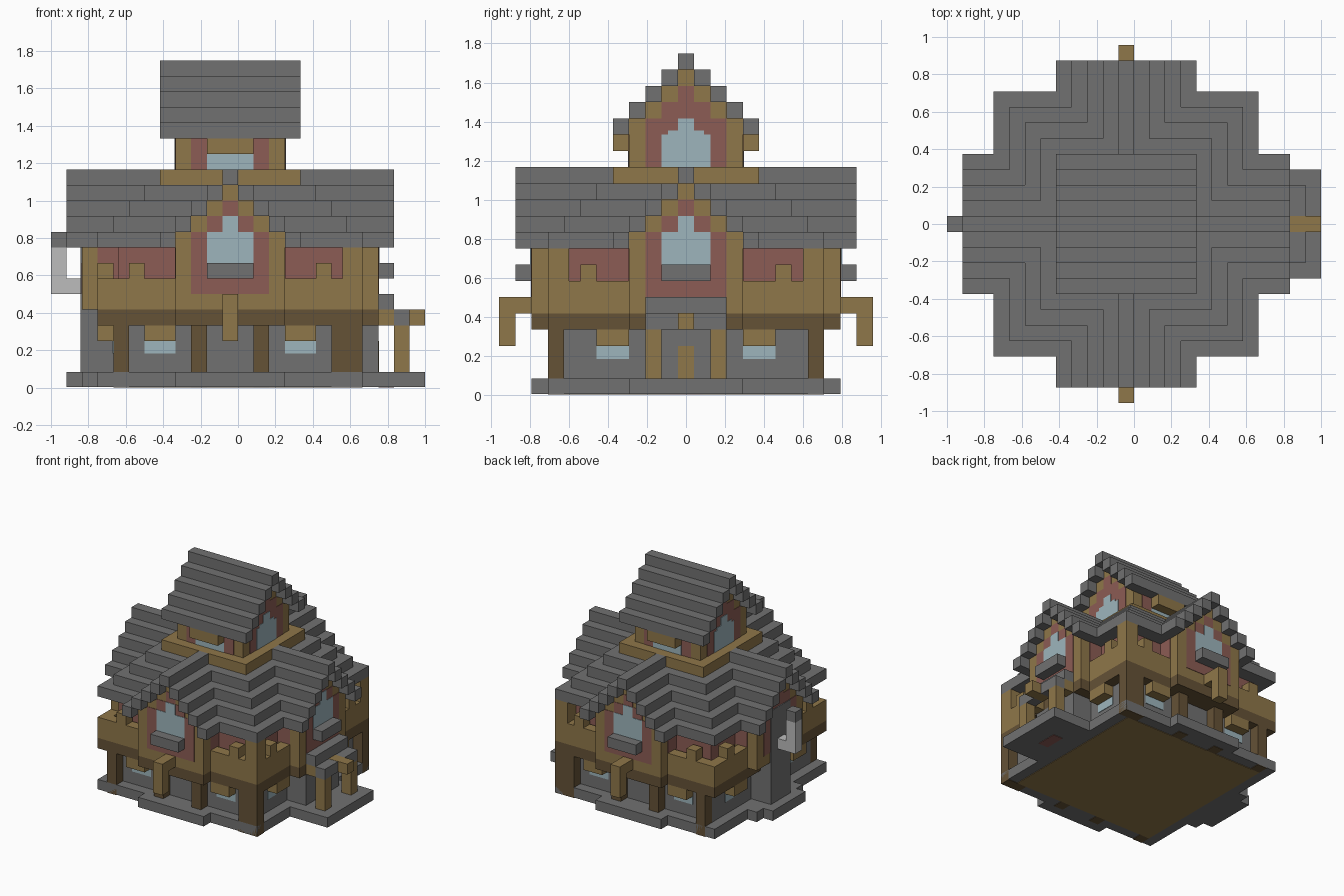
import bpy
import bmesh

if "Cube" in bpy.data.objects:
    bpy.data.objects.remove(bpy.data.objects["Cube"])

UNIT = 1 / 12          # one block
SHIFT = -UNIT / 2      # the house axis sits half a block off centre


def material(name, r, g, b):
    m = bpy.data.materials.new(name)
    m.use_nodes = True
    m.diffuse_color = (r, g, b, 1)
    m.node_tree.nodes["Principled BSDF"].inputs["Base Color"].default_value = (r, g, b, 1)
    return m


STONE = material("grey stone", .165, .165, .165)
WOOD = material("light wood", .275, .184, .067)
DARK = material("dark wood", .130, .084, .037)
RED = material("red brick", .262, .107, .089)
GLASS = material("pale blue glass", .337, .462, .503)
PALE = material("pale metal", .503, .503, .503)


def part(name, mat, boxes):
    """One object from boxes (x0, x1, y0, y1, z0, z1) in block units."""
    bm = bmesh.new()
    for x0, x1, y0, y1, z0, z1 in boxes:
        vs = bmesh.ops.create_cube(bm, size=1)["verts"]
        for v in vs:
            v.co.x = (x1 if v.co.x > 0 else x0) * UNIT + SHIFT
            v.co.y = (y1 if v.co.y > 0 else y0) * UNIT
            v.co.z = (z1 if v.co.z > 0 else z0) * UNIT
    mesh = bpy.data.meshes.new(name)
    bm.to_mesh(mesh)
    bm.free()
    mesh.materials.append(mat)
    ob = bpy.data.objects.new(name, mesh)
    bpy.context.scene.collection.objects.link(ob)
    return ob


def turn(box, k):
    """Quarter turns: 0 front, 1 right (+x), 2 back, 3 left (-x)."""
    for _ in range(k):
        x0, x1, y0, y1, z0, z1 = box
        box = (-y1, -y0, x0, x1, z0, z1)
    return box


def sides(boxes, ks=(0, 1, 2, 3)):
    return [turn(b, k) for b in boxes for k in ks]


def block(half, near, far, z0, z1):
    """Box centred on the front side, between two distances from the axis."""
    return (-half, half, -far, -near, z0, z1)


def square(half, z0, z1):
    return (-half, half, -half, half, z0, z1)


def pair(a0, a1, near, far, z0, z1):
    return [(a0, a1, -far, -near, z0, z1), (-a1, -a0, -far, -near, z0, z1)]


# Base slab, with porch floor and stack footing
part("base_slab", STONE, [square(8.5, .05, 1), (8, 12.5, -3.5, 3.5, .05, 1),
                          (-10.5, -8, -2.5, 2.5, .05, 1)]
     + sides([block(3.5, 8, 9.5, .05, 1)]))
part("floor_underside", WOOD, [square(7.5, 0, .06)])
part("door_mat_underside", RED, [(9.5, 10.5, -1, 1, 0, .06)])

# Ground floor
part("ground_wall", STONE, [square(7.5, 1, 4.2), (7, 9.5, -2.5, 2.5, 1, 4)])
lower = pair(3.5, 5.5, 7.5, 7.55, 2.2, 3)
part("ground_windows", GLASS, sides(lower))
part("window_awnings", WOOD, sides(pair(3.5, 5.5, 7.5, 8.5, 3, 4)))
posts = pair(6.5, 7.5, 7.5, 8.5, 0, 4) + pair(1.5, 2.5, 7.5, 8.5, 0, 4)
corner = (7.5, 8.5, -8.5, -7.5)
part("ground_posts", DARK, sides(posts, (0, 2))
     + [corner + (0, 4), turn(corner + (0, 4), 1)])
part("floor_beam", DARK, [square(8.5, 4, 5)]
     + sides([block(3.5, 8, 9.5, 4, 5)], (0, 1, 2)))

# Porch on the right side
part("door", WOOD, [(9.5, 9.55, -.5, .5, 1, 3)])
part("porch_posts", WOOD, sides(pair(1.5, 2.5, 10.5, 11.5, 1, 4), (1,)))
part("porch_beams", WOOD, sides(pair(1.5, 2.5, 8.5, 10.5, 4, 5), (1,))
     + [(10.5, 12.5, -.5, .5, 4, 5.02)])
part("porch_roof", STONE, [(9.5, 10.5, -2.5, 2.5, 5, 6),
                           (10.5, 11.5, -2.5, -.5, 4, 5),
                           (10.5, 11.5, .5, 2.5, 4, 5)])

# Upper floor
part("upper_wall", RED, [square(7.2, 5, 9)])
part("corner_columns", WOOD, [(7.2, 8.5, -8.5, -7.2, 5, 9),
                              (7.2, 8.5, 7.2, 8.5, 5, 9)])
part("balcony_rail", WOOD, sides([block(8.5, 7.5, 8.5, 5, 7)]))
part("rail_blocks", WOOD, sides(pair(5.5, 6.5, 7.5, 8.5, 7, 8)))


def gable(near, z, tiers):
    """Stepped gable body from a list of half widths, each one block high."""
    return [block(h, 0, near, z + i, z + i + 1) for i, h in enumerate(tiers)]


def gable_panels(prefix, face, z0, sill, top, ks):
    """Brick and glass plates; top is the height where the steps begin."""
    part(prefix + "_brick", RED, sides(
        [block(2.5, face, face + .04, z0, top),
         block(1.5, face, face + .04, top, top + 1),
         block(.5, face, face + .04, top + 1, top + 2)], ks))
    part(prefix + "_glass", GLASS, sides(
        [block(1.5, face, face + .08, sill, top - 1),
         block(1.1, face, face + .08, top - 1, top - .75),
         block(.5, face, face + .08, top - 1, top)], ks))


# Four gabled bays
bay = [block(3.5, 5, 9.5, 5, 9)] + gable(9.5, 9, (3.5, 2.5, 1.5, .5))
part("bay_frames", WOOD, sides(bay))
part("bay_side_brick", RED, sides([block(3.54, 7, 8.5, 7, 9)]))
gable_panels("bay", 9.5, 6, 8, 10, (0, 1, 2, 3))
part("bay_window_tops", GLASS, sides([block(1.5, 9.5, 9.58, 9, 10),
                                      block(.5, 9.5, 9.58, 10, 11)], (0, 1, 2)))
part("bay_sills", STONE, sides([block(1.5, 9.5, 10.5, 7, 8)], (0, 1, 2)))
part("hanging_brackets", WOOD, sides([block(.5, 9.5, 11.5, 5, 6),
                                      block(.5, 10.5, 11.5, 3, 5)], (0, 2)))

# Stone stack and stove pipe on the left side
part("stack", STONE, [(-9.6, -7.4, -1.5, 1.5, 1, 10)])
part("stove_pipe", PALE, [(-11.5, -9.5, -.5, .5, 6, 7),
                          (-11.5, -10.5, -.5, .5, 7, 9)])
part("pipe_cap", STONE, [(-11.5, -10.5, -.5, .5, 9, 10)])

# Main cross roof: stepped square layers with overhanging gable strips
roof = []
for n in range(4):
    roof.append(square(8.5 - n, 9 + n, 10 + n))
    roof += sides(pair(3.5 - n, 4.5 - n, 4, 10.5, 9 + n, 10 + n))
roof += sides([block(.5, 4.5, 10.5, 13, 14)])
part("main_roof", STONE, roof)

# Top room
part("top_platform", WOOD, [square(4.5, 13, 14)])
part("top_room_frame", WOOD, [square(3.5, 14, 16)]
     + sides(gable(3.5, 16, (3.5, 2.5, 1.5, .5)), (1, 3)))
gable_panels("top_gable", 3.5, 14, 14, 17, (1, 3))
part("top_wall_brick", RED, sides([block(2.5, 3.5, 3.54, 14, 16)], (0, 2)))
part("top_wall_glass", GLASS, sides([block(1.5, 3.5, 3.58, 14, 15)], (0, 2)))
part("top_awnings", WOOD, sides([block(1.5, 3.5, 4.5, 15, 16)], (0, 2)))

# Top gabled roof, running left to right
top = [(-4.5, 4.5, -.5, .5, 20, 21)]
for n in range(4):
    top += sides([block(4.5, 3.5 - n, 4.5 - n, 16 + n, 17 + n)], (0, 2))
part("top_roof", STONE, top)
